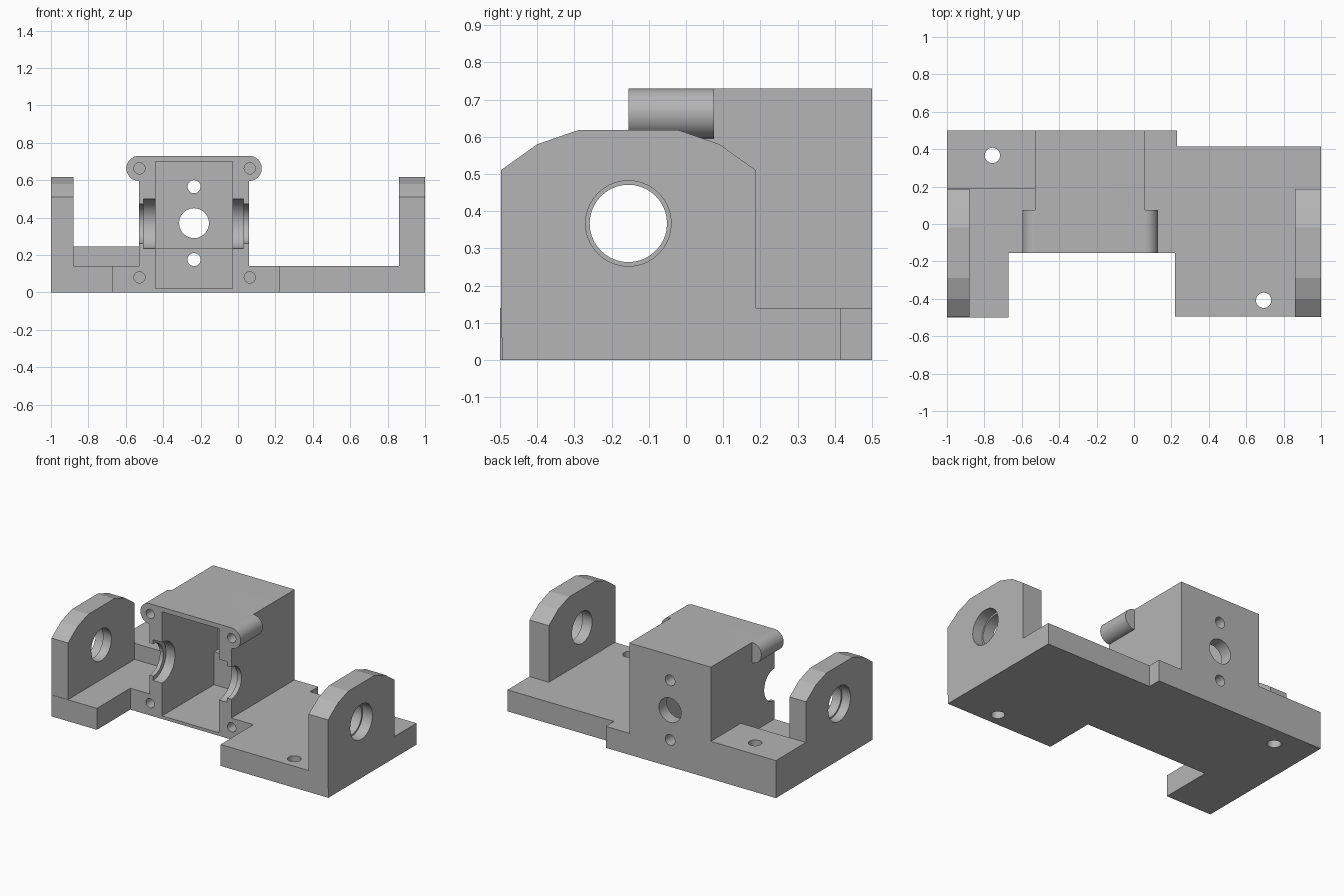
import bpy, bmesh, math
from mathutils import Matrix, Vector

cube = bpy.data.objects.get("Cube")
if cube:
    bpy.data.objects.remove(cube)

grey = bpy.data.materials.new("plain_grey")
grey.use_nodes = True
grey.diffuse_color = (0.46, 0.46, 0.46, 1)
grey.node_tree.nodes["Principled BSDF"].inputs["Base Color"].default_value = (0.46, 0.46, 0.46, 1)


def finish(name, bm):
    bmesh.ops.recalc_face_normals(bm, faces=bm.faces)
    mesh = bpy.data.meshes.new(name)
    bm.to_mesh(mesh)
    bm.free()
    mesh.materials.append(grey)
    obj = bpy.data.objects.new(name, mesh)
    bpy.context.collection.objects.link(obj)
    return obj


def prism(name, points, direction):
    """Closed outline pushed along a direction."""
    bm = bmesh.new()
    face = bm.faces.new([bm.verts.new(p) for p in points])
    new = bmesh.ops.extrude_face_region(bm, geom=[face])["geom"]
    verts = [g for g in new if isinstance(g, bmesh.types.BMVert)]
    bmesh.ops.translate(bm, verts=verts, vec=direction)
    return finish(name, bm)


def box(name, x0, x1, y0, y1, z0, z1):
    return prism(name, [(x0, y0, z0), (x1, y0, z0), (x1, y1, z0), (x0, y1, z0)], (0, 0, z1 - z0))


def cylinder(name, start, end, radius, sides=40):
    a, b = Vector(start), Vector(end)
    turn = Vector((0, 0, 1)).rotation_difference(b - a).to_matrix().to_4x4()
    bm = bmesh.new()
    bmesh.ops.create_cone(bm, cap_ends=True, segments=sides, radius1=radius, radius2=radius,
                          depth=(b - a).length, matrix=Matrix.Translation((a + b) / 2) @ turn)
    return finish(name, bm)


def combine(target, tool, operation):
    mod = target.modifiers.new(operation, "BOOLEAN")
    mod.operation = operation
    mod.solver = "EXACT"
    mod.object = tool
    bpy.context.view_layer.objects.active = target
    bpy.ops.object.modifier_apply(modifier=mod.name)
    bpy.data.objects.remove(tool)


FRONT, BACK = -0.155, 0.5
AXIS_Z = 0.367
MID_X = -0.235

# Stepped base plate
outline = [(-1, -0.5), (-0.67, -0.5), (-0.67, FRONT), (0.22, FRONT), (0.22, -0.495),
           (1, -0.495), (1, 0.415), (0.23, 0.415), (0.23, BACK), (-1, BACK)]
body = prism("bracket_body", [(x, y, 0) for x, y in outline], (0, 0, 0.14))

# Raised ledge and motor housing
combine(body, box("ledge", -1, -0.5, 0.19, BACK, 0.05, 0.245), "UNION")
combine(body, box("housing", -0.53, 0.06, FRONT, BACK, 0.05, 0.73), "UNION")

# Upright bearing plates with bevelled shoulders
half = [(0.343, 0.06), (0.343, 0.51), (0.245, 0.58), (0.135, 0.618)]
shape = half + [(-y, z) for y, z in reversed(half)]
for x, width in ((-1, 0.12), (0.86, 0.14)):
    plate = prism("upright", [(x, FRONT + y, z) for y, z in shape], (width, 0, 0))
    combine(body, plate, "UNION")

# Screw bosses at the upper corners of the housing
for x in (-0.53, 0.06):
    combine(body, cylinder("boss", (x, FRONT, 0.663), (x, 0.075, 0.663), 0.067), "UNION")

# Housing cavity with a thicker lower back wall
combine(body, box("cavity", -0.44, -0.03, -0.3, 0.38, 0.02, 0.70), "DIFFERENCE")
combine(body, box("upper_cavity", -0.44, -0.03, 0.3, 0.42, 0.235, 0.70), "DIFFERENCE")

# Stepped shaft seats in the housing sides
for x0, x1, r in ((-0.7, 0.2, 0.105), (-0.505, 0.03, 0.133)):
    combine(body, cylinder("seat", (x0, FRONT, AXIS_Z), (x1, FRONT, AXIS_Z), r), "DIFFERENCE")

# Bearing holes with a shallow counterbore on the outer faces
for x0, x1, r in ((-1.1, -0.8, 0.104), (-1.1, -0.94, 0.115), (0.8, 1.1, 0.104), (0.93, 1.1, 0.115)):
    combine(body, cylinder("bearing_hole", (x0, FRONT, AXIS_Z), (x1, FRONT, AXIS_Z), r), "DIFFERENCE")

# Holes through the back wall
for z, r in ((0.37, 0.08), (0.565, 0.035), (0.175, 0.035)):
    combine(body, cylinder("back_hole", (MID_X, 0.3, z), (MID_X, 0.6, z), r, 28), "DIFFERENCE")

# Blind screw holes around the cavity
for x in (-0.527, 0.063):
    for z in (0.08, 0.663):
        combine(body, cylinder("screw_hole", (x, -0.25, z), (x, 0.03, z), 0.03, 24), "DIFFERENCE")

# Mounting holes through the base
for x, y in ((-0.757, 0.367), (0.693, -0.408)):
    combine(body, cylinder("mount_hole", (x, y, -0.1), (x, y, 0.4), 0.041, 28), "DIFFERENCE")

bpy.ops.object.select_all(action="DESELECT")
body.select_set(True)
bpy.context.view_layer.objects.active = body
bpy.ops.object.shade_smooth_by_angle(angle=math.radians(14))
